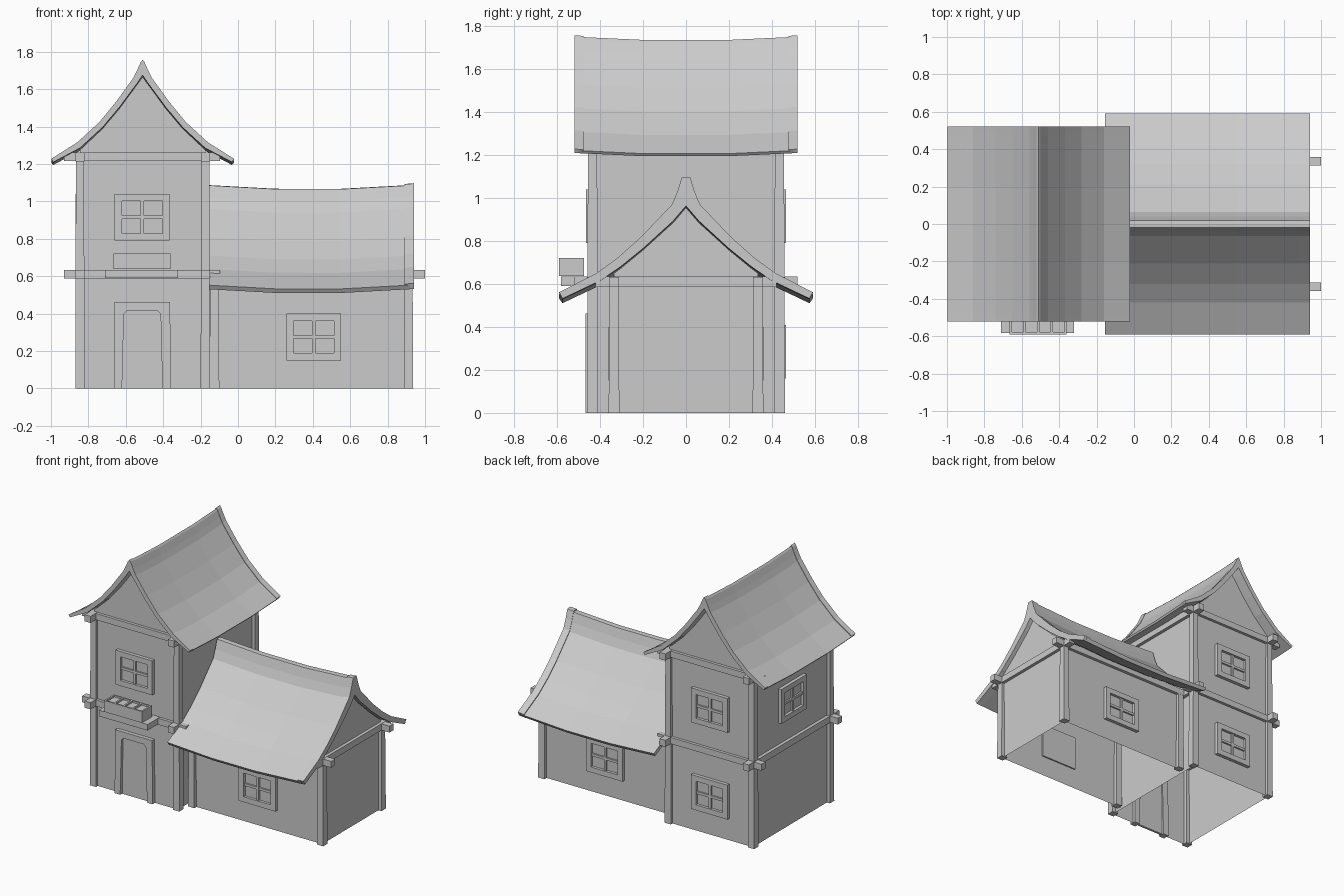
import bpy, bmesh, math
from mathutils import Matrix, Vector

if "Cube" in bpy.data.objects:
    bpy.data.objects.remove(bpy.data.objects["Cube"])


def make(name, verts, faces):
    me = bpy.data.meshes.new(name)
    me.from_pydata([tuple(v) for v in verts], [], faces)
    bm = bmesh.new()
    bm.from_mesh(me)
    bmesh.ops.recalc_face_normals(bm, faces=bm.faces)
    bm.to_mesh(me)
    bm.free()
    ob = bpy.data.objects.new(name, me)
    bpy.context.collection.objects.link(ob)
    return ob


BOX_FACES = [(0, 1, 3, 2), (4, 6, 7, 5), (0, 4, 5, 1), (2, 3, 7, 6), (0, 2, 6, 4), (1, 5, 7, 3)]


def boxes(name, items, mat=None):
    """Several boxes (x0, x1, y0, y1, z0, z1) in one object."""
    verts, faces = [], []
    for b in items:
        n = len(verts)
        for x in b[0:2]:
            for y in b[2:4]:
                for z in b[4:6]:
                    v = Vector((x, y, z))
                    verts.append(mat @ v if mat else v)
        faces += [tuple(i + n for i in f) for f in BOX_FACES]
    return make(name, verts, faces)


def post(name, x, y, h):
    b, t = 0.025, 0.0215
    vs = [(x + sx * r, y + sy * r, z) for r, z in ((b, 0), (t, h))
          for sx, sy in ((-1, -1), (1, -1), (1, 1), (-1, 1))]
    make(name, vs, [(0, 1, 2, 3), (4, 5, 6, 7)] + [(i, (i + 1) % 4, (i + 1) % 4 + 4, i + 4) for i in range(4)])


def window(name, x, y, z, angle):
    """Framed four-pane window; local -y points out of the wall."""
    m = Matrix.Translation((x, y, z)) @ Matrix.Rotation(angle, 4, 'Z')
    w, h, iw, ih = 0.147, 0.125, 0.108, 0.086
    o, s = -0.025, 0.01
    boxes(name, [(-w, -iw, o, s, -h, h), (iw, w, o, s, -h, h),
                 (-iw, iw, o, s, ih, h), (-iw, iw, o, s, -h, -ih),
                 (-0.009, 0.009, -0.018, s, -ih, ih), (-iw, iw, -0.017, s, -0.009, 0.009),
                 (-iw, iw, -0.005, s, -ih, ih)], m)


def roof(name, outer, under, stations, place, mid, half, sag, lift=0.0):
    """Thick curved roof: mirrored half profile swept along a sagging ridge."""
    def full(p):
        return [(-d, z) for d, z in reversed(p[1:])] + p
    top, low = full(outer), full(under)
    n = len(top)
    verts, faces = [], []
    for s in stations:
        dz = -sag * (1 - ((s - mid) / half) ** 2)
        verts += [place(d, s, z + dz + lift) for d, z in top]
        verts += [place(d, s, z + dz) for d, z in low]
    for k in range(len(stations) - 1):
        a, b = k * 2 * n, (k + 1) * 2 * n
        for i in range(n - 1):
            faces.append((a + i, a + i + 1, b + i + 1, b + i))
            faces.append((a + n + i, b + n + i, b + n + i + 1, a + n + i + 1))
        for i in (0, n - 1):
            faces.append((a + i, b + i, b + n + i, a + n + i))
    for a in (0, (len(stations) - 1) * 2 * n):
        faces += [(a + i, a + i + 1, a + n + i + 1, a + n + i) for i in range(n - 1)]
    return make(name, verts, faces)


def walls(name, hw, eave, gable, a, b, place, cap_start=True):
    """Open-bottomed shell: two side walls plus gable ends following the roof."""
    outline = [(-hw, 0), (-hw, eave)] + [(-d, z) for d, z in reversed(gable[1:])] + gable + [(hw, eave), (hw, 0)]
    n = len(outline)
    verts = [place(d, s, z) for s in (a, b) for d, z in outline]
    faces = [(0, 1, n + 1, n), (n - 2, n - 1, 2 * n - 1, 2 * n - 2), tuple(range(n, 2 * n))]
    if cap_start:
        faces.append(tuple(range(n)))
    return make(name, verts, faces)


def on_tower(d, s, z):
    return (-0.51 + d, s, z)


def on_wing(d, s, z):
    return (s, d, z)


# Tower walls and roof
t_out = [(0, 1.757), (0.01, 1.745), (0.03, 1.70), (0.05, 1.66), (0.14, 1.535), (0.23, 1.425), (0.35, 1.315), (0.488, 1.228)]
t_in = [(0, 1.675), (0.01, 1.66), (0.025, 1.637), (0.045, 1.61), (0.125, 1.502), (0.215, 1.395), (0.335, 1.285), (0.478, 1.21)]
walls("tower_walls", 0.335, 1.275, [(0, 1.665), (0.125, 1.495), (0.215, 1.388)], -0.44, 0.44, on_tower)
t_main = [(d, z - 0.006) for d, z in t_out]
roof("tower_roof", t_main, t_in, [-0.5, -0.2, 0.2, 0.5], on_tower, 0, 0.52, 0.018)
for tag, st in (("front", [-0.52, -0.478]), ("back", [0.478, 0.52])):
    roof("tower_roof_verge_" + tag, t_out, t_in, st, on_tower, 0, 0.52, 0.018)

# Wing walls and roof
w_out = [(0, 1.097), (0.02, 1.095), (0.04, 1.03), (0.065, 0.97), (0.21, 0.818), (0.32, 0.72), (0.42, 0.648), (0.59, 0.562)]
w_in = [(0, 0.963), (0.02, 0.94), (0.037, 0.92), (0.06, 0.893), (0.20, 0.765), (0.305, 0.68), (0.40, 0.615), (0.575, 0.532)]
walls("wing_walls", 0.335, 0.65, [(0, 0.955), (0.06, 0.885), (0.20, 0.758), (0.305, 0.672)], -0.16, 0.912, on_wing, False)
w_main = [(d, z - 0.008) for d, z in w_out]
roof("wing_roof", w_main, w_in, [-0.155, 0.2, 0.55, 0.92], on_wing, 0.38, 0.56, 0.024)
roof("wing_roof_verge", w_out, w_in, [0.89, 0.94], on_wing, 0.38, 0.56, 0.024)

# Corner posts
for i, x in enumerate((-0.845, -0.175)):
    for side, sg in (("front", -1), ("back", 1)):
        post(f"tower_post_{side}_{i}", x, sg * 0.435, 1.22)
for i, x in enumerate((-0.125, 0.912)):
    for side, sg in (("front", -1), ("back", 1)):
        post(f"wing_post_{side}_{i}", x, sg * 0.335, 0.6)

# Horizontal beams with crossing ends
r = 0.023
for tag, z in (("middle", 0.61), ("top", 1.238)):
    boxes(f"tower_{tag}_beams",
          [(-0.93, -0.095, y - r, y + r, z - r, z + r) for y in (-0.438, 0.438)] +
          [(x - r - .001, x + r + .001, -0.52, 0.52, z - r - .001, z + r + .001) for x in (-0.845, -0.175)])
boxes("wing_beams",
      [(-0.17, 1.0, y - r, y + r, 0.587, 0.633) for y in (-0.335, 0.335)] +
      [(0.889, 0.935, -0.42, 0.42, 0.586, 0.634)])

# Windows
window("tower_window_front", -0.512, -0.44, 0.915, 0)
window("tower_window_back_upper", -0.512, 0.44, 0.915, math.pi)
window("tower_window_back_lower", -0.512, 0.44, 0.285, math.pi)
window("tower_window_left", -0.845, 0, 0.915, -math.pi / 2)
window("wing_window_front", 0.405, -0.335, 0.275, 0)
window("wing_window_back", 0.405, 0.335, 0.275, math.pi)

# Door frame with tapering jambs, and door panel
inner = [(0.108, 0), (0.098, 0.40), (0.08, 0.417)]
outer = [(0.152, 0), (0.149, 0.462), (0.08, 0.462)]
io = [(-d, z) for d, z in inner] + inner[::-1]
oo = [(-d, z) for d, z in outer] + outer[::-1]
dv = [(-0.512 + d, y, z) for y in (-0.468, -0.42) for d, z in io + oo]
df = []
for i in range(5):
    df += [(i, i + 1, i + 7, i + 6), (i + 12, i + 18, i + 19, i + 13),
           (i, i + 12, i + 13, i + 1), (i + 6, i + 7, i + 19, i + 18)]
df += [(0, 6, 18, 12), (5, 17, 23, 11)]
make("door_frame", dv, df)
boxes("door_panel", [(-0.615, -0.409, -0.447, -0.43, 0, 0.42)])

# Planter box on its shelf
boxes("planter_shelf", [(-0.71, -0.32, -0.582, -0.44, 0.59, 0.634)])
x0, x1, y0, y1 = -0.665, -0.36, -0.59, -0.475
cell = (x1 - x0 - 0.012) / 4
boxes("planter_box", [(x0, x1, y0, y1, 0.638, 0.708),
                      (x0, x1, y0, y0 + 0.012, 0.708, 0.72), (x0, x1, y1 - 0.012, y1, 0.708, 0.72)] +
      [(x0 + i * cell, x0 + i * cell + 0.012, y0 + 0.012, y1 - 0.012, 0.708, 0.72) for i in range(5)])
